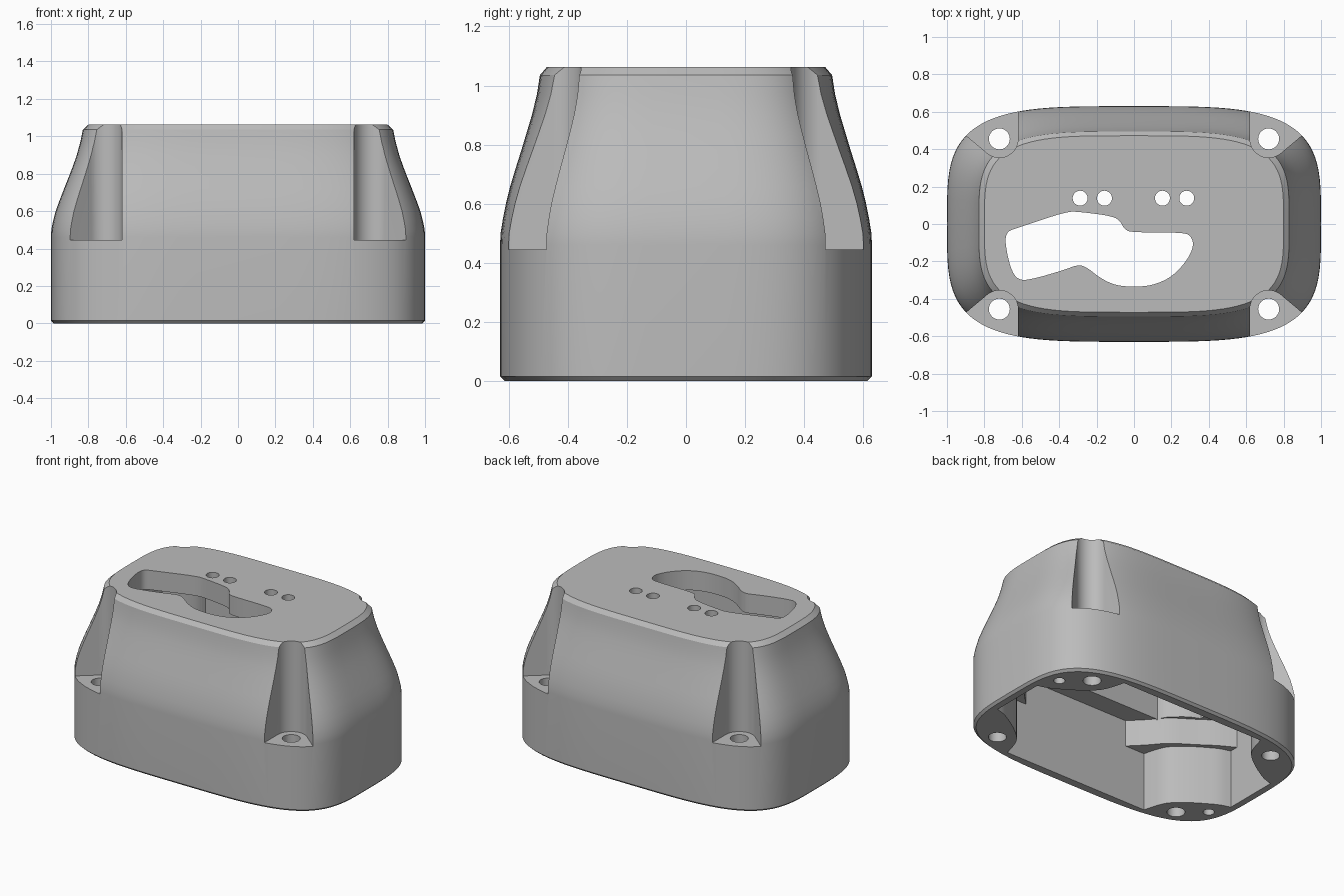
import bpy, math

if "Cube" in bpy.data.objects:
    bpy.data.objects.remove(bpy.data.objects["Cube"])

grey = bpy.data.materials.new("plain_grey")
grey.diffuse_color = (0.5, 0.5, 0.5, 1)
grey.use_nodes = True
grey.node_tree.nodes["Principled BSDF"].inputs["Base Color"].default_value = grey.diffuse_color
SEGMENTS = 112


def loft(name, rings):
    """Solid through a stack of closed rings with equal point counts."""
    n = len(rings[0])
    verts = [p for ring in rings for p in ring]
    faces = [tuple(reversed(range(n))),
             tuple(range(len(verts) - n, len(verts)))]
    for k in range(len(rings) - 1):
        for i in range(n):
            j = (i + 1) % n
            faces.append((k * n + i, k * n + j, (k + 1) * n + j, (k + 1) * n + i))
    mesh = bpy.data.meshes.new(name)
    mesh.from_pydata(verts, [], faces)
    mesh.materials.append(grey)
    obj = bpy.data.objects.new(name, mesh)
    bpy.context.collection.objects.link(obj)
    return obj


def oval(hx, hy, z, n=3.8):
    """Soft rounded-rectangle ring."""
    ring = []
    for i in range(SEGMENTS):
        a = 2 * math.pi * i / SEGMENTS
        c, s = math.cos(a), math.sin(a)
        ring.append((hx * math.copysign(abs(c) ** (2 / n), c),
                     hy * math.copysign(abs(s) ** (2 / n), s), z))
    return ring


def prism(name, pts, z0, z1):
    """Vertical prism from a flat outline, made counter-clockwise."""
    area = sum(a[0] * b[1] - b[0] * a[1] for a, b in zip(pts, pts[1:] + pts[:1]))
    if area < 0:
        pts = pts[::-1]
    return loft(name, [[(x, y, z) for x, y in pts] for z in (z0, z1)])


def circle(x, y, r, n=32):
    return [(x + r * math.cos(2 * math.pi * i / n),
             y + r * math.sin(2 * math.pi * i / n)) for i in range(n)]


def smooth(pts, steps=2, closed=True):
    """Corner-cutting to round an outline."""
    for _ in range(steps):
        out = [] if closed else [pts[0]]
        for a, b in zip(pts, pts[1:] + (pts[:1] if closed else [])):
            out += [(a[0] * .75 + b[0] * .25, a[1] * .75 + b[1] * .25),
                    (a[0] * .25 + b[0] * .75, a[1] * .25 + b[1] * .75)]
        pts = out if closed else out + [pts[-1]]
    return pts


def four_way(quarter):
    """Mirror a quarter outline (from +x side to +y side) into a full one."""
    q = smooth(quarter, 2, False)
    half = q + [(-x, y) for x, y in reversed(q)]
    return half + [(-x, -y) for x, y in half]


# Outer shell: straight skirt, flowing shoulder and chamfered top
profile = [(0, .985, .615), (.015, 1, .63), (.46, 1, .63), (.50, .998, .628),
           (.55, .988, .62), (.60, .975, .61), (.66, .953, .595), (.72, .93, .577),
           (.78, .906, .558), (.84, .883, .54), (.90, .862, .522),
           (.97, .843, .505), (1.035, .83, .495), (1.062, .80, .472)]
housing = loft("housing", [oval(hx, hy, z) for z, hx, hy in profile])

cutters = []

# Stepped inner cavity that leaves corner posts standing
lower = [(.94, .19), (.87, .21), (.80, .25), (.72, .30), (.62, .38), (.58, .45), (.55, .56)]
middle = [(.94, .13), (.83, .19), (.72, .27), (.58, .36), (.50, .46), (.40, .56)]
upper = [(.74, .24), (.67, .27), (.61, .32), (.56, .37), (.54, .42)]
for name, quarter, z0, z1 in (("cavity_lower", lower, -.1, .40),
                              ("cavity_middle", middle, .39, .58),
                              ("cavity_upper", upper, .57, .93)):
    cutters.append(prism(name, four_way(quarter), z0, z1))

# Corner screw recesses, each with a through hole in its floor
CX, CY, R = .72, .455, .10
arc = [math.radians(180 + 130 * i / 20) for i in range(21)]
recess = [(CX + R * math.cos(a), CY + R * math.sin(a)) for a in arc]
recess += [(1.2, .727), (1.2, 1.0), (.62, 1.0)]
for sx in (1, -1):
    for sy in (1, -1):
        cutters.append(prism("screw_recess", [(sx * x, sy * y) for x, y in recess], .445, 1.3))
        cutters.append(prism("screw_hole", circle(sx * CX, sy * CY, .056), -.1, .5))

# Locating holes under two opposite corners
for s in (1, -1):
    cutters.append(prism("locating_hole", circle(s * .875, s * .325, .035, 24), -.1, .12))

# Row of small holes in the top plate
for x in (-.288, -.158, .152, .282):
    cutters.append(prism("small_hole", circle(x, .138, .04), .85, 1.2))

# Lobed opening in the top plate
opening = [(-.69, -.10), (-.68, -.04), (-.62, -.02), (-.36, .067), (-.29, .065),
           (-.11, .042), (-.07, .01), (-.05, -.03), (-.01, -.045), (.25, -.045),
           (.305, -.06), (.32, -.12), (.28, -.20), (.20, -.285), (.10, -.328),
           (0, -.337), (-.10, -.328), (-.18, -.29), (-.26, -.225), (-.31, -.22),
           (-.37, -.245), (-.55, -.297), (-.62, -.30), (-.66, -.24)]
cutters.append(prism("lobed_opening", smooth(opening), .85, 1.2))

# Cut everything out of the shell
bpy.context.view_layer.objects.active = housing
housing.select_set(True)
for cutter in cutters:
    mod = housing.modifiers.new(cutter.name, 'BOOLEAN')
    mod.operation = 'DIFFERENCE'
    mod.solver = 'EXACT'
    mod.object = cutter
    bpy.ops.object.modifier_apply(modifier=mod.name)
    bpy.data.objects.remove(cutter)

bpy.ops.object.shade_smooth_by_angle(angle=math.radians(30))
